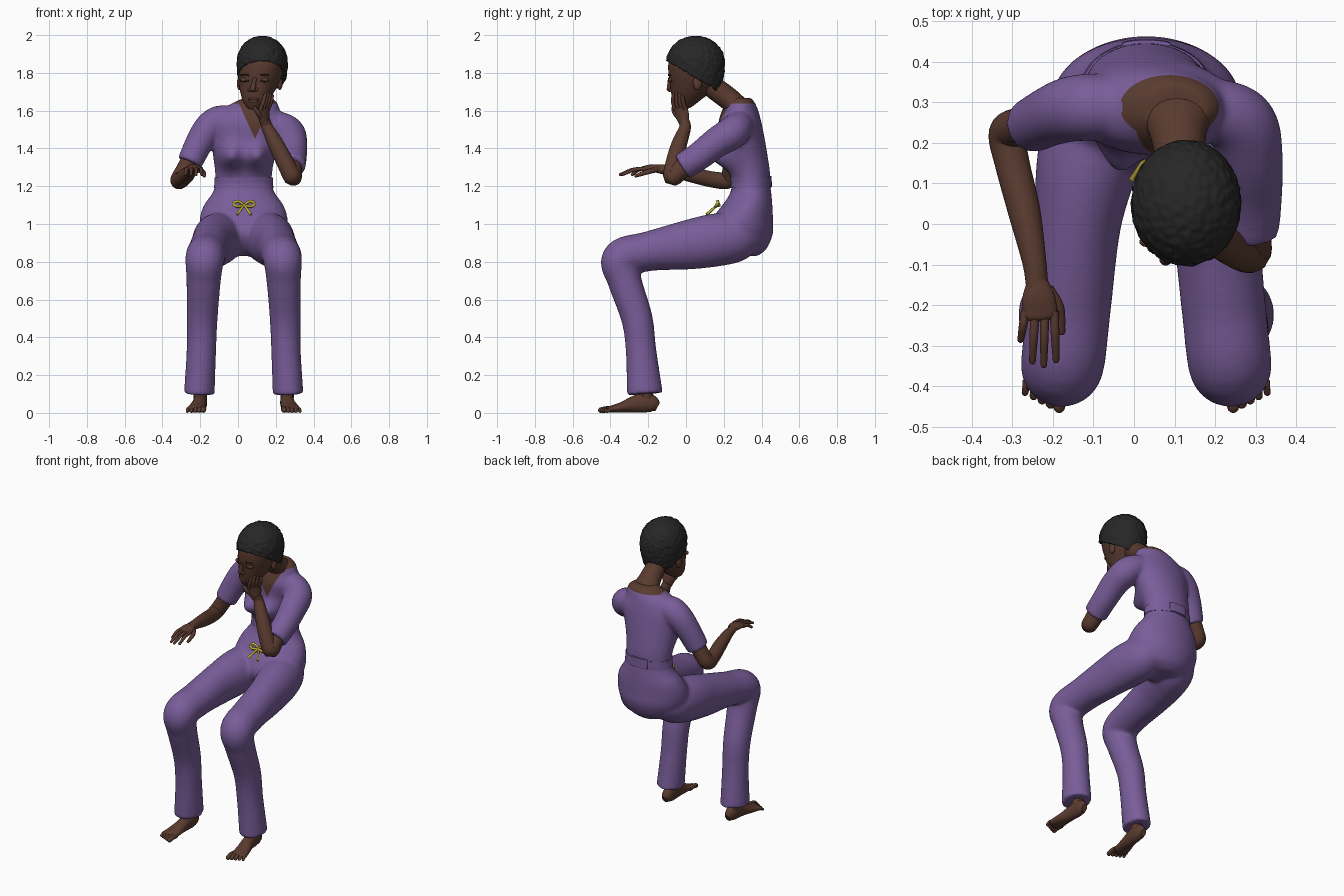
import bpy, bmesh, math
from mathutils import Vector, noise
from mathutils.bvhtree import BVHTree


def material(name, rgb):
    m = bpy.data.materials.new(name)
    m.diffuse_color = (*rgb, 1)
    return m


PURPLE = material("purple cloth", (0.19, 0.11, 0.32))
SKIN = material("brown skin", (0.10, 0.043, 0.028))
HAIR = material("black hair", (0.02, 0.02, 0.02))
YELLOW = material("yellow cord", (0.52, 0.42, 0.04))
DARK = material("dark lashes", (0.03, 0.014, 0.01))


def finish(name, bm, *mats):
    bmesh.ops.recalc_face_normals(bm, faces=bm.faces)
    me = bpy.data.meshes.new(name)
    bm.to_mesh(me)
    bm.free()
    ob = bpy.data.objects.new(name, me)
    bpy.context.collection.objects.link(ob)
    for m in mats:
        me.materials.append(m)
    return ob


def spline(pts, k):
    """Catmull-Rom through (x, y, z, ra, rb) stations."""
    p = [Vector(q) for q in pts]
    p = [2 * p[0] - p[1]] + p + [2 * p[-1] - p[-2]]
    out = []
    for i in range(1, len(p) - 2):
        a, b, c, d = p[i - 1:i + 3]
        for j in range(k):
            t = j / k
            out.append(0.5 * (2 * b + (c - a) * t + (2 * a - 5 * b + 4 * c - d) * t * t
                              + (3 * b - a - 3 * c + d) * t ** 3))
    return out + [p[-2]]


def loft_mesh(pts, n=24, k=6, hint=(1, 0, 0), flat=False, tip=False):
    """Elliptical sections swept along a path; flat keeps the sections level."""
    path = spline([q if len(q) == 5 else (*q, q[3]) for q in pts], k)
    if tip:
        end, r = path[-1], path[-1][4]
        d = (Vector(end[:3]) - Vector(path[-2][:3])).normalized()
        for s, f in ((0.5, 0.86), (0.85, 0.5), (0.97, 0.15)):
            path.append(Vector((*(Vector(end[:3]) + d * r * s), end[3] * f, end[4] * f)))
    bm = bmesh.new()
    a = Vector(hint)
    rings = []
    for i, q in enumerate(path):
        c = Vector(q[:3])
        t = Vector(path[min(i + 1, len(path) - 1)][:3]) - Vector(path[max(i - 1, 0)][:3])
        if flat:
            t = Vector((0, 0, 1))
        t.normalize()
        a = (a - t * a.dot(t)).normalized()
        b = t.cross(a)
        rings.append([bm.verts.new(c + a * q[3] * math.cos(u) + b * q[4] * math.sin(u))
                      for u in (2 * math.pi * j / n for j in range(n))])
    for r0, r1 in zip(rings, rings[1:]):
        for j in range(n):
            f = bm.faces.new((r0[j], r0[(j + 1) % n], r1[(j + 1) % n], r1[j]))
            f.smooth = True
    bm.faces.new(rings[0])
    bm.faces.new(rings[-1])
    bmesh.ops.recalc_face_normals(bm, faces=bm.faces)
    return bm


def loft(name, pts, mat, **kw):
    return finish(name, loft_mesh(pts, **kw), mat)


def ellipsoid(name, c, r, mat):
    bm = bmesh.new()
    bmesh.ops.create_uvsphere(bm, u_segments=20, v_segments=12, radius=1)
    for v in bm.verts:
        v.co = Vector(c) + Vector([v.co[i] * r[i] for i in range(3)])
    for f in bm.faces:
        f.smooth = True
    return finish(name, bm, mat)


suit = bmesh.new()  # gathers the cloth parts, fused below


def add_cloth(bm):
    me = bpy.data.meshes.new("cloth piece")
    bm.to_mesh(me)
    bm.free()
    suit.from_mesh(me)
    bpy.data.meshes.remove(me)


# Torso with bust and hips
bm = loft_mesh([(.03, .30, .83, .07, .08), (.03, .292, .87, .17, .135), (.03, .286, .95, .225, .174),
                (.03, .30, 1.03, .232, .16), (.03, .325, 1.1, .21, .132), (.03, .342, 1.16, .168, .11),
                (.03, .344, 1.21, .15, .102), (.03, .337, 1.28, .152, .107), (.033, .315, 1.36, .165, .117),
                (.042, .297, 1.45, .185, .12), (.052, .286, 1.53, .205, .115), (.058, .286, 1.595, .165, .098),
                (.09, .288, 1.64, .12, .078), (.105, .285, 1.668, .075, .06)], n=96, k=9, flat=True)
for v in bm.verts:
    if v.co.y < .31:
        for bx in (-.04, .108):
            g = math.exp(-((v.co.x - bx) / .06) ** 2 - ((v.co.z - 1.355) / .065) ** 2)
            v.co.y -= .082 * g * min(1, (.31 - v.co.y) / .06)
add_cloth(bm)

# Sleeves
add_cloth(loft_mesh([(-.03, .29, 1.555, .07), (-.10, .288, 1.545, .082), (-.155, .283, 1.505, .081),
                     (-.205, .266, 1.43, .074), (-.257, .24, 1.322, .067)], n=40))
add_cloth(loft_mesh([(.15, .285, 1.53, .07), (.22, .275, 1.515, .08), (.268, .24, 1.48, .087),
                     (.286, .16, 1.43, .081), (.29, .07, 1.36, .075), (.285, -.02, 1.302, .072)], n=40))

# Trouser legs, ankles, feet and toes, mirrored about the hips
for side, flip in (("right", False), ("left", True)):
    def m(pts):
        return [((.06 - p[0]) if flip else p[0], *p[1:]) for p in pts]
    add_cloth(loft_mesh(m([
        (-.06, .36, .945, .09, .09), (-.085, .27, .93, .125, .13), (-.115, .15, .914, .125, .14),
        (-.14, 0, .888, .108, .13), (-.16, -.2, .855, .104, .105), (-.176, -.343, .814, .103, .103),
        (-.182, -.325, .70, .091, .09), (-.19, -.26, .5, .082, .083), (-.194, -.238, .33, .078, .081),
        (-.205, -.218, .1, .081, .096)]), n=40, k=8))
    loft(side + "_ankle", m([(-.2, -.215, .2, .042), (-.2, -.21, .1, .036), (-.2, -.205, .04, .034)]), SKIN)
    loft(side + "_foot", m([(-.2, -.15, .032, .018, .024), (-.2, -.175, .045, .032, .043),
                            (-.2, -.215, .055, .037, .054), (-.205, -.28, .044, .038, .043),
                            (-.215, -.34, .029, .046, .028), (-.222, -.4, .019, .053, .018)]), SKIN, tip=True)
    for i in range(5):
        x, r = -.182 - .021 * i, .0145 - .0015 * i
        loft(f"{side}_toe_{i + 1}", m([(x, -.385, .019, r), (x, -.42 + .006 * i, .021, r),
                                       (x - .002, -.451 + .009 * i, r, r)]), SKIN, n=12, k=4, tip=True)

# Fuse the cloth into one suit, then cut the V neckline and colour the skin inside it
tmp = finish("cloth parts", suit)
mod = tmp.modifiers.new("fuse", "REMESH")
mod.mode, mod.voxel_size = "VOXEL", 0.009
bm = bmesh.new()
bm.from_object(tmp, bpy.context.evaluated_depsgraph_get())
bpy.data.objects.remove(tmp)
for i in range(7):
    bmesh.ops.smooth_vert(bm, verts=bm.verts, factor=.5, use_axis_x=True, use_axis_y=True, use_axis_z=True)
for co, no in (((.09, 0, 1.45), (2.2, 0, -1)), ((.09, 0, 1.45), (-2.2, 0, -1)), ((0, 0, 1.637), (0, 0, 1))):
    fs = [f for f in bm.faces if f.calc_center_median().z > 1.42]
    geom = fs + list({e for f in fs for e in f.edges}) + list({v for f in fs for v in f.verts})
    bmesh.ops.bisect_plane(bm, geom=geom, plane_co=co, plane_no=no, dist=1e-5)
for f in bm.faces:
    f.smooth = True
    c = f.calc_center_median()
    if c.z > 1.637 and c.x > -.03 or (c.y < .28 and c.z > 1.45 + 2.2 * abs(c.x - .09)):
        f.material_index = 1
finish("suit", bm, PURPLE, SKIN)

# Waistband and rear tab
loft("waistband", [(.03, .343, 1.19, .158, .107), (.03, .344, 1.215, .155, .106),
                   (.03, .341, 1.245, .155, .107)], PURPLE, n=64, flat=True)
loft("rear_tab", [(.03, .445, 1.195, .06, .01), (.03, .443, 1.255, .06, .01)], PURPLE, flat=True, k=1)

# Bare arms
loft("right_arm", [(-.235, .247, 1.37, .05), (-.28, .24, 1.29, .047), (-.312, .222, 1.234, .046),
                   (-.30, .15, 1.234, .043), (-.27, .03, 1.26, .04), (-.246, -.09, 1.285, .03),
                   (-.238, -.155, 1.293, .028, .021)], SKIN)
loft("left_arm", [(.286, .04, 1.345, .055), (.286, -.03, 1.285, .052), (.288, -.072, 1.25, .048),
                  (.25, -.062, 1.325, .046), (.20, -.035, 1.425, .041), (.155, -.005, 1.51, .031),
                  (.142, -.012, 1.55, .028)], SKIN)

# Right hand, held out flat
loft("right_palm", [(-.238, -.14, 1.294, .026, .02), (-.235, -.18, 1.297, .04, .019),
                    (-.232, -.225, 1.292, .044, .015)], SKIN, tip=True)
for i, (tx, ty) in enumerate(((-.279, -.285), (-.25, -.338), (-.222, -.347), (-.192, -.335))):
    bx = -.267 + .0235 * i
    loft(f"right_finger_{i + 1}", [(bx, -.215, 1.292, .0115), ((bx + tx) / 2, (ty - .215) / 2, 1.287, .0105),
                                   (tx, ty, 1.262, .008)], SKIN, n=12, tip=True)
loft("right_thumb", [(-.212, -.16, 1.288, .015), (-.185, -.205, 1.275, .013), (-.178, -.265, 1.255, .009)],
     SKIN, n=12, tip=True)

# Left hand, resting against the cheek
across = Vector((.6, .8, 0))
loft("left_palm", [(.142, -.01, 1.53, .027, .023), (.137, -.018, 1.57, .04, .022),
                   (.137, -.028, 1.615, .043, .017)], SKIN, hint=across, tip=True)
for i in range(4):
    s = -.034 + .0225 * i
    o = across * s
    top = 1.695 - .008 * abs(i - 1)
    loft(f"left_finger_{i + 1}", [(.138 + o.x, -.03 + o.y, 1.605, .0115), (.155 + o.x, -.042 + o.y, 1.65, .0105),
                                  (.164 + o.x * .9, -.042 + o.y * .9, top, .008)], SKIN, n=12, tip=True)
loft("left_thumb", [(.125, -.035, 1.56, .015), (.105, -.06, 1.59, .013), (.088, -.068, 1.615, .009)],
     SKIN, n=12, tip=True)

# Neck and head
loft("neck", [(.105, .29, 1.6, .11, .062), (.108, .235, 1.655, .074, .06), (.113, .17, 1.705, .062, .06),
              (.116, .11, 1.75, .058)], SKIN)
bm = loft_mesh([(.085, -.022, 1.605, .022, .02), (.087, -.012, 1.62, .043, .042), (.092, .0, 1.65, .066, .07),
                (.10, .02, 1.69, .086, .098), (.11, .038, 1.74, .104, .122), (.12, .045, 1.80, .117, .138),
                (.127, .048, 1.86, .12, .139), (.13, .05, 1.91, .095, .11), (.13, .05, 1.95, .05, .06)],
               n=48, k=6, flat=True)
face = BVHTree.FromBMesh(bm)
finish("head", bm, SKIN)


def on_face(x, z, out=0):
    return face.ray_cast(Vector((x, -1, z)), Vector((0, 1, 0)))[0] + Vector((0, -out, 0))


# Cropped hair: bumpy cap tucked into the head below a sloping hairline
bm = bmesh.new()
bmesh.ops.create_icosphere(bm, subdivisions=6, radius=1)
for v in bm.verts:
    c = Vector((.128, .051, 1.854))
    d = Vector((v.co.x * .135, v.co.y * .155, v.co.z * (.142 if v.co.z > 0 else .25)))
    p = c + d * (1 + .03 * noise.noise(d * 55))
    v.co = p if p.z > 1.80 - .6 * p.y else c + d * .7
for f in bm.faces:
    f.smooth = True
finish("cropped_hair", bm, HAIR)

# Facial features
loft("nose", [(*on_face(.09, 1.775), .009), (*on_face(.084, 1.745, .006), .012),
              (*on_face(.078, 1.715, .01), .016)], SKIN, n=16, tip=True)
for s in (-1, 1):
    ellipsoid("nostril_wing", on_face(.079 + s * .017, 1.711, .002), (.011, .012, .01), SKIN)
    ex = .088 + s * .053
    ellipsoid("eyelid", on_face(ex, 1.763, -.004), (.022, .013, .013), SKIN)
    for part, z, r in (("lashes", 1.754, .003), ("eyebrow", 1.792, .004)):
        pts = [(*on_face(ex + .023 * t, z - .005 * abs(t) * (1 if part == "eyebrow" else -1),
                         .008 * (1 - abs(t)) if part == "lashes" else 0), r) for t in (-1, -.3, .3, 1)]
        loft(part, pts, DARK, n=8, k=3, hint=(0, 0, 1))
for nm, z, r in (("upper_lip", 1.662, .008), ("lower_lip", 1.65, .009)):
    loft(nm, [(*on_face(.082 + .028 * t, z), r * (1.1 - abs(t) * .8)) for t in (-1, -.4, .4, 1)],
         SKIN, n=12, hint=(0, 0, 1))
for x, s in ((.222, "left"), (.008, "right")):
    ellipsoid(s + "_ear", (x, .06, 1.745), (.014, .024, .036), SKIN)

# Drawstring bow on the lap
ellipsoid("bow_knot", (.032, .172, 1.1), (.011, .012, .01), YELLOW)
for s in (-1, 1):
    loft("bow_loop", [(.032, .172, 1.1, .007), (.032 + s * .03, .168, 1.12, .008), (.032 + s * .056, .168, 1.11, .008),
                      (.032 + s * .04, .157, 1.094, .008), (.032, .167, 1.098, .007)], YELLOW, n=8, hint=(0, 1, 0))
    loft("bow_tail", [(.032, .168, 1.1, .006), (.032 + s * .015, .143, 1.08, .007),
                      (.032 + s * .036, .11, 1.05, .008)], YELLOW, n=8)
